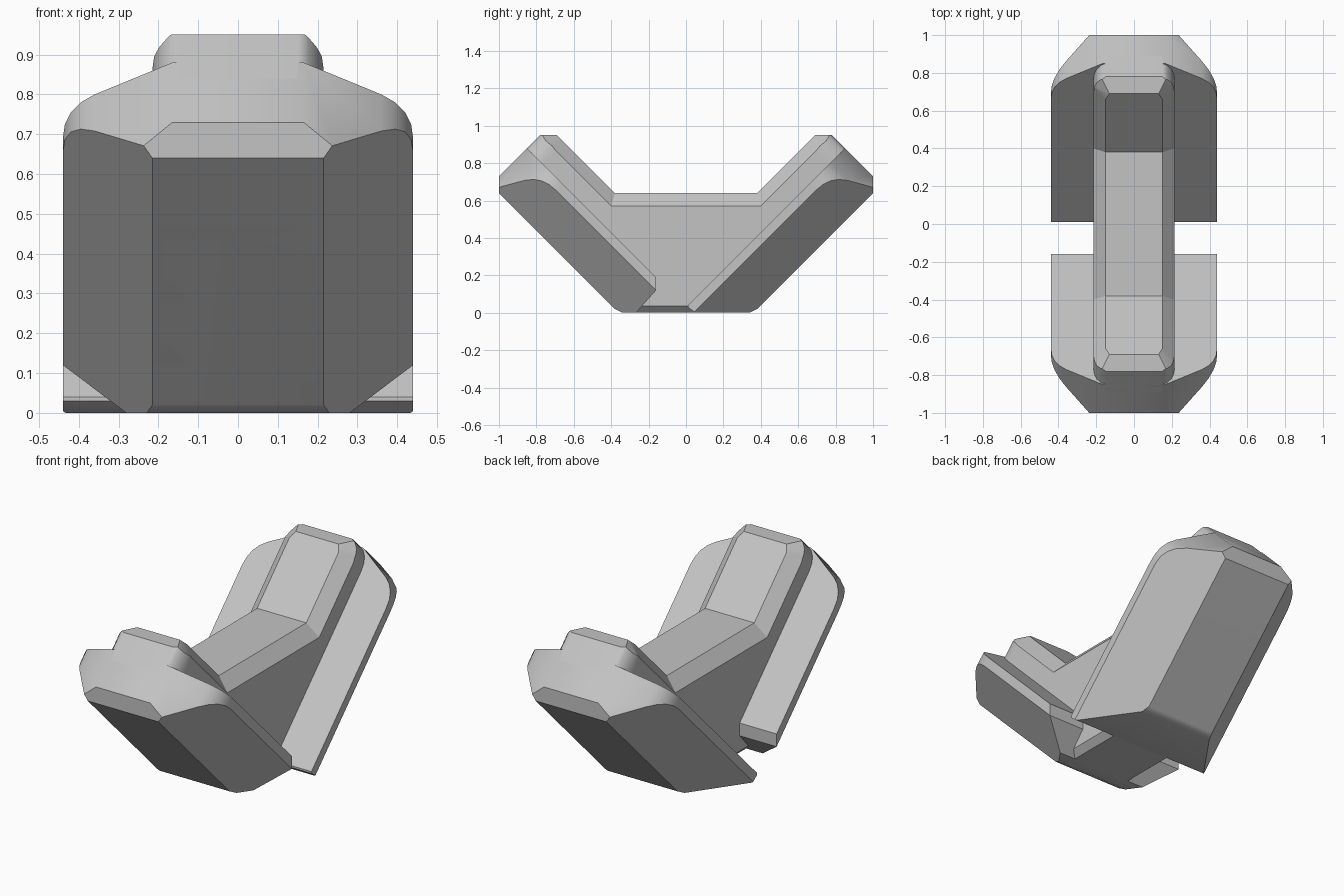
import bpy
import bmesh
from mathutils import Vector

cube = bpy.data.objects.get("Cube")
if cube:
    bpy.data.objects.remove(cube, do_unlink=True)

grey = bpy.data.materials.new("plain_grey")
grey.use_nodes = True
tone = (0.55, 0.55, 0.55, 1)
grey.diffuse_color = tone
grey.node_tree.nodes["Principled BSDF"].inputs["Base Color"].default_value = tone

# Arm coordinates: s = y + z runs along the arm, t = y - z runs through its thickness.


def arm_plane(point, normal):
    """Turn a plane given in (x, s, t) into one in (x, y, z)."""
    x, s, t = point
    a, b, c = normal
    return (x, (s + t) / 2, (s - t) / 2), (a, b + c, b - c)


def both_sides(planes):
    """Repeat each plane mirrored in x."""
    return [((k * p[0], p[1], p[2]), (k * n[0], n[1], n[2]))
            for p, n in planes for k in (1, -1)]


def outline_planes(points):
    """Rounded end: one plane per segment of an (x, s) outline."""
    return both_sides([arm_plane((x0, s0, 0), (s0 - s1, x1 - x0, 0))
                       for (x0, s0), (x1, s1) in zip(points, points[1:])])


def solid(name, planes, flip=False):
    """Carve a convex block by planes whose normals point outwards."""
    bm = bmesh.new()
    bmesh.ops.create_cube(bm, size=4)
    for point, normal in planes:
        geom = bm.verts[:] + bm.edges[:] + bm.faces[:]
        bmesh.ops.bisect_plane(bm, geom=geom, dist=1e-5, plane_co=point,
                               plane_no=Vector(normal).normalized(), clear_outer=True)
        rim = [e for e in bm.edges if e.is_boundary]
        if rim:
            bmesh.ops.holes_fill(bm, edges=rim, sides=0)
    if flip:
        bmesh.ops.scale(bm, vec=(1, -1, 1), verts=bm.verts)
    bmesh.ops.remove_doubles(bm, verts=bm.verts, dist=1e-4)
    bmesh.ops.recalc_face_normals(bm, faces=bm.faces)
    mesh = bpy.data.meshes.new(name)
    bm.to_mesh(mesh)
    bm.free()
    mesh.materials.append(grey)
    ob = bpy.data.objects.new(name, mesh)
    bpy.context.collection.objects.link(ob)
    bpy.ops.object.select_all(action='DESELECT')
    ob.select_set(True)
    bpy.context.view_layer.objects.active = ob
    bpy.ops.object.shade_smooth_by_angle(angle=0.65)
    mod = ob.modifiers.new("even_shading", 'WEIGHTED_NORMAL')
    mod.keep_sharp = True
    return ob


floor = ((0, 0, 0), (0, 0, -1))
tip = arm_plane((0, 1.73, 0), (0, 1, 0))
outer = arm_plane((0, 0, 0.36), (0, 0, 1))
heel = ((0, 0.38, 0.02), (0, 1, -2))

# Arm shells: flat inner face, thin sides and a sloped outer back
shell = [floor, outer, tip, heel, ((0, 1, 0), (0, 1, 0)),
         arm_plane((0, 0, -0.03), (0, 0, -1))]
shell += both_sides([((0.44, 0, 0), (1, 0, 0)),
                     arm_plane((0.44, 0, 0.04), (0.32, 0, 0.225))])
shell += outline_planes([(0.165, 1.73), (0.36, 1.57), (0.395, 1.53),
                         (0.42, 1.48), (0.435, 1.42), (0.44, 1.35)])
back_foot = [((0, 0.01, 0), (0, -1, 0)), ((0, 0.01, 0.03), (0, -3, -4))]
front_foot = [((0, 0.16, 0), (0, -1, 0)), ((0, 0.16, 0.12), (0, -9, -8))]
solid("back_arm_shell", shell + back_foot)
solid("front_arm_shell", shell + front_foot, flip=True)

# Raised rails along the inner faces of the arms
rail = [tip, ((0, 0, 0.95), (0, 0, 1)),
        arm_plane((0, 0, -0.26), (0, 0, -1)),
        arm_plane((0, 0, 0.05), (0, 0, 1)),
        arm_plane((0, 0.5, 0), (0, -1, 0))]
rail += both_sides([((0.215, 0, 0), (1, 0, 0)),
                    arm_plane((0.15, 0, -0.26), (0.09, 0, -0.065)),
                    arm_plane((0.14, 1.61, -0.26), (3, 1, -2.55))])
rail += outline_planes([(0.15, 1.73), (0.175, 1.71), (0.197, 1.67),
                        (0.21, 1.62), (0.215, 1.56)])
solid("back_rail", rail)
solid("front_rail", rail, flip=True)

# Centre web joining both arms, with a chamfered top and heel edges
web = [floor, ((0, 0, 0.64), (0, 0, 1))]
for point, normal in (outer, heel):
    for k in (1, -1):
        web.append(((point[0], k * point[1], point[2]), (normal[0], k * normal[1], normal[2])))
web += both_sides([((0.215, 0, 0), (1, 0, 0)),
                   ((0.15, 0, 0.64), (0.07, 0, 0.065)),
                   ((0.215, 0, 0.035), (1, 0, -1))])
solid("centre_web", web)
